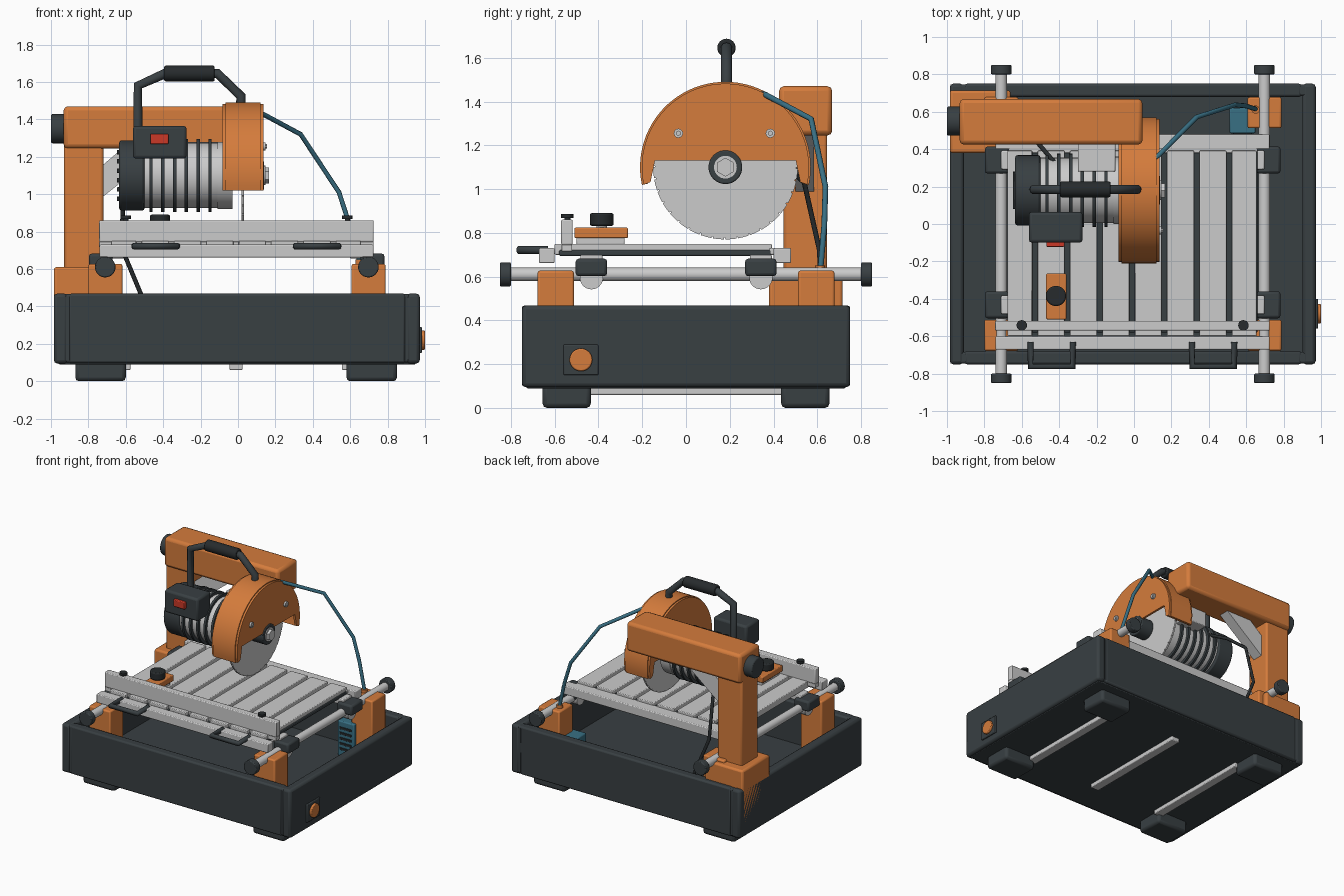
import bpy, bmesh
from math import cos, sin, radians, pi
from mathutils import Vector

def material(name, rgb):
    m = bpy.data.materials.new(name)
    m.diffuse_color = (*rgb, 1)
    return m

DARK = material("charcoal", (0.04, 0.05, 0.055))
BLACK = material("black_rubber", (0.02, 0.024, 0.026))
ORANGE = material("orange_paint", (0.66, 0.2, 0.045))
BLUE = material("blue_plastic", (0.04, 0.16, 0.23))
RED = material("red_switch", (0.6, 0.04, 0.02))

def finish(name, bm, mat=None, bevel=0.0):
    bmesh.ops.recalc_face_normals(bm, faces=bm.faces)
    me = bpy.data.meshes.new(name)
    bm.to_mesh(me)
    bm.free()
    ob = bpy.data.objects.new(name, me)
    bpy.context.collection.objects.link(ob)
    if mat:
        me.materials.append(mat)
    if bevel:
        b = ob.modifiers.new("bevel", 'BEVEL')
        b.width, b.segments, b.limit_method = bevel, 2, 'ANGLE'
    return ob

def box(name, x0, x1, y0, y1, z0, z1, mat=None, bevel=0.006):
    bm = bmesh.new()
    bmesh.ops.create_cube(bm, size=1)
    for v in bm.verts:
        v.co = ((x0 + x1) / 2 + v.co.x * (x1 - x0), (y0 + y1) / 2 + v.co.y * (y1 - y0),
                (z0 + z1) / 2 + v.co.z * (z1 - z0))
    return finish(name, bm, mat, bevel)

def cyl(name, a, b, r, mat=None, n=32, bevel=0.0):
    a, b = Vector(a), Vector(b)
    bm = bmesh.new()
    bmesh.ops.create_cone(bm, cap_ends=True, segments=n, radius1=r, radius2=r, depth=(b - a).length)
    rot = (b - a).to_track_quat('Z', 'Y')
    for v in bm.verts:
        v.co = (a + b) / 2 + rot @ v.co
    return finish(name, bm, mat, bevel)

def prism(name, pts, axis, a, b, mat=None, bevel=0.0):
    """Extrude a 2D outline along x (points are y,z) or along y (points are x,z)."""
    place = (lambda p, t: (t, *p)) if axis == 'x' else (lambda p, t: (p[0], t, p[1]))
    bm = bmesh.new()
    lo = [bm.verts.new(place(p, a)) for p in pts]
    hi = [bm.verts.new(place(p, b)) for p in pts]
    bm.faces.new(lo)
    bm.faces.new(hi[::-1])
    for i in range(len(pts)):
        j = (i + 1) % len(pts)
        bm.faces.new((lo[i], lo[j], hi[j], hi[i]))
    return finish(name, bm, mat, bevel)

def tube(name, pts, r, mat=None):
    cu = bpy.data.curves.new(name, 'CURVE')
    cu.dimensions, cu.bevel_depth, cu.bevel_resolution, cu.use_fill_caps = '3D', r, 3, True
    s = cu.splines.new('POLY')
    s.points.add(len(pts) - 1)
    for p, co in zip(s.points, pts):
        p.co = (*co, 1)
    ob = bpy.data.objects.new(name, cu)
    bpy.context.collection.objects.link(ob)
    if mat:
        cu.materials.append(mat)
    return ob

# Water tub, feet and underside runners
box("tub_floor", -0.96, 0.95, -0.73, 0.73, 0.09, 0.15, DARK)
box("tub_wall_left", -0.985, -0.91, -0.75, 0.75, 0.095, 0.468, DARK, 0.018)
box("tub_wall_right", 0.9, 0.972, -0.75, 0.75, 0.095, 0.468, DARK, 0.018)
for side, y0 in (("front", -0.75), ("back", 0.68)):
    box("tub_wall_" + side, -0.965, 0.955, y0 + 0.004, y0 + 0.066, 0.1, 0.466, DARK, 0.012)
    box("tub_panel_" + side, -0.905, 0.895, y0, y0 + 0.07, 0.097, 0.468, DARK, 0.012)
for x in (-0.735, 0.715):
    for y in (-0.545, 0.545):
        box("foot", x - 0.135, x + 0.135, y - 0.11, y + 0.11, 0, 0.11, DARK, 0.02)
for x in (-0.61, -0.01, 0.59):
    box("runner", x - 0.035, x + 0.035, -0.46, 0.46, 0.06, 0.1)

# Drain plug
box("drain_plate", 0.965, 0.984, -0.56, -0.4, 0.15, 0.29, DARK)
cyl("drain_plug", (0.97, -0.48, 0.22), (1.0, -0.48, 0.22), 0.052, ORANGE, bevel=0.006)

# Rails with end caps, and the posts that carry them
for x in (-0.71, 0.697):
    cyl("rail", (x, -0.81, 0.61), (x, 0.81, 0.61), 0.031)
    for s in (-1, 1):
        cyl("rail_cap", (x, s * 0.8, 0.61), (x, s * 0.85, 0.61), 0.055, DARK, bevel=0.006)
        box("rail_post", x - 0.09, x + 0.092, s * 0.595 - 0.083, s * 0.595 + 0.083, 0.14, 0.627, ORANGE, 0.01)

# Column, overhead arm, tilt knob and brace
box("column_base", -0.985, -0.66, 0.38, 0.715, 0.14, 0.61, ORANGE, 0.014)
box("column", -0.93, -0.72, 0.445, 0.645, 0.58, 1.42, ORANGE, 0.014)
box("overhead_arm", -0.932, 0.045, 0.425, 0.668, 1.245, 1.47, ORANGE, 0.022)
cyl("tilt_knob", (-1.0, 0.55, 1.35), (-0.92, 0.55, 1.35), 0.078, DARK, bevel=0.008)
prism("brace", [(-0.73, 0.98), (-0.73, 1.15), (-0.6, 1.26), (-0.38, 1.26)], 'y', 0.5, 0.585)

# Motor: finned body, end cap with vents, gearbox collar, arm mount
CY, CZ = 0.18, 1.1
def axial(name, x0, x1, r, mat=None, n=40, bevel=0.0):
    return cyl(name, (x0, CY, CZ), (x1, CY, CZ), r, mat, n, bevel)
axial("motor_body", -0.55, -0.06, 0.175)
axial("motor_collar", -0.11, -0.03, 0.18)
axial("motor_end_cap", -0.635, -0.5, 0.188, DARK, bevel=0.012)
for i in range(6):
    x = -0.465 + i * 0.063
    axial("motor_fin", x - 0.009, x + 0.009, 0.196, DARK)
for i in range(6):
    z = CZ - 0.125 + i * 0.05
    box("motor_vent", -0.648, -0.63, CY - 0.1, CY + 0.1, z - 0.012, z + 0.012, BLACK, 0.003)
box("motor_mount", -0.3, -0.1, 0.28, 0.46, 1.13, 1.28)

# Switch box
box("switch_box", -0.562, -0.275, -0.1, 0.065, 1.19, 1.365, DARK, 0.016)
box("switch_rocker", -0.468, -0.372, -0.122, -0.09, 1.268, 1.322, RED, 0.005)

# Carry handle
tube("handle_tube", [(-0.535, CY + .005, 1.24), (-0.535, CY + .005, 1.58), (-0.39, CY + .005, 1.645),
                     (-0.11, CY + .005, 1.645), (0.015, CY + .005, 1.525), (0.015, CY + .005, 1.45)], 0.026, DARK)
cyl("handle_grip", (-0.395, CY + .005, 1.645), (-0.125, CY + .005, 1.645), 0.042, BLACK, bevel=0.008)

# Blade guard: curved rim with two side plates
def arc(r, a0, a1, n=48):
    return [(CY + r * cos(radians(a0 + (a1 - a0) * i / n)),
             CZ + r * sin(radians(a0 + (a1 - a0) * i / n))) for i in range(n + 1)]
prism("guard_rim", arc(0.39, -12, 192) + arc(0.362, 192, -12), 'x', -0.068, 0.12, ORANGE)
plate = arc(0.382, -12, 192) + [(-0.162, 1.032), (-0.142, 1.13), (0.502, 1.13), (0.522, 1.032)]
for x in (-0.083, 0.118):
    prism("guard_plate", plate, 'x', x, x + 0.017, ORANGE)
for y in (-0.035, 0.385):
    cyl("guard_bolt", (0.13, y, 1.255), (0.148, y, 1.255), 0.021, n=20)
    cyl("guard_bolt_hex", (0.14, y, 1.255), (0.155, y, 1.255), 0.012, n=6)

# Blade, flange and arbor nut
blade = []
for i in range(36):
    for d, r in ((0, 0.33), (4.4, 0.33), (8.8, 0.33), (9.0, 0.322), (9.8, 0.322)):
        a = radians(i * 10 + d)
        blade.append((CY + r * cos(a), CZ + r * sin(a)))
prism("blade", blade, 'x', 0.018, 0.031)
axial("arbor", -0.05, 0.13, 0.04)
axial("blade_flange", 0.03, 0.14, 0.077, DARK, bevel=0.006)
axial("arbor_washer", 0.13, 0.146, 0.052)
axial("arbor_nut", 0.14, 0.166, 0.043, n=6)

# Sliding table
box("table_tray", -0.67, 0.66, -0.58, 0.39, 0.695, 0.722, DARK)
for i in range(8):
    x = -0.616 + i * 0.173
    w0, w1 = (0.06 if i == 0 else 0.072), (0.06 if i == 7 else 0.072)
    box("table_slat", x - w0, x + w1, -0.6, 0.392, 0.7, 0.75, bevel=0.005)
box("table_front_bar", -0.74, 0.724, -0.672, -0.6, 0.662, 0.73)
box("table_back_bar", -0.74, 0.724, 0.4, 0.48, 0.662, 0.73)
box("table_back_lip", -0.67, 0.66, 0.38, 0.41, 0.7, 0.73)

# Fence with clamp knobs
box("fence", -0.742, 0.725, -0.57, -0.518, 0.745, 0.86)
box("fence_foot", -0.742, 0.725, -0.568, -0.52, 0.715, 0.747, bevel=0.003)
for x in (-0.6, 0.585):
    cyl("fence_screw", (x, -0.542, 0.85), (x, -0.542, 0.875), 0.014, BLACK, 16)
    cyl("fence_knob", (x, -0.542, 0.868), (x, -0.542, 0.886), 0.028, BLACK, 20)

# Angle stop riding over the table
box("stop_block", -0.47, -0.362, -0.51, -0.265, 0.776, 0.824, ORANGE)
box("stop_pad", -0.45, -0.38, -0.5, -0.28, 0.745, 0.78)
cyl("stop_stem", (-0.417, -0.385, 0.81), (-0.417, -0.385, 0.84), 0.025)
cyl("stop_knob", (-0.417, -0.385, 0.832), (-0.417, -0.385, 0.89), 0.054, BLACK, bevel=0.008)

# Cart pull handles
for x in (-0.44, 0.423):
    tube("pull_handle", [(x - 0.113, -0.63, 0.722), (x - 0.113, -0.762, 0.722),
                         (x + 0.113, -0.762, 0.722), (x + 0.113, -0.63, 0.722)], 0.019, DARK)

# Roller carriages on the rails
for x0, x1, xw in ((-0.797, -0.67, -0.71), (0.655, 0.783, 0.697)):
    for y in (-0.432, 0.342):
        box("roller_block", x0, x1, y - 0.072, y + 0.072, 0.602, 0.682, DARK, 0.014)
        cyl("roller", (xw - 0.04, y, 0.595), (xw + 0.04, y, 0.595), 0.053)
        inner = sorted((xw, xw * 0.86))
        box("roller_bracket", *inner, y - 0.05, y + 0.05, 0.655, 0.7)

# Pump and water hose
box("pump", 0.51, 0.65, 0.485, 0.62, 0.15, 0.42, BLUE, 0.008)
for i in range(5):
    box("pump_slot", 0.53, 0.63, 0.478, 0.49, 0.2 + i * 0.04, 0.217 + i * 0.04, BLACK, 0.002)
tube("water_hose", [(0.1, 0.34, 1.44), (0.13, 0.365, 1.43), (0.335, 0.572, 1.32), (0.54, 0.637, 1.01),
                    (0.595, 0.632, 0.84), (0.65, 0.615, 0.64), (0.64, 0.58, 0.4)], 0.013, BLUE)
cyl("hose_clip", (0.65, 0.612, 0.62), (0.65, 0.612, 0.65), 0.022, ORANGE, 16)

# Power cable
tube("power_cable", [(-0.4, 0.3, 1.18), (-0.52, 0.44, 1.12), (-0.61, 0.54, 1.03),
                     (-0.625, 0.61, 0.72), (-0.5, 0.62, 0.42)], 0.012, BLACK)

# Smooth round sides, keep edges crisp
meshes = [o for o in bpy.data.objects if o.type == 'MESH']
for o in meshes:
    o.select_set(True)
bpy.context.view_layer.objects.active = meshes[0]
bpy.ops.object.shade_smooth_by_angle(angle=radians(32))
